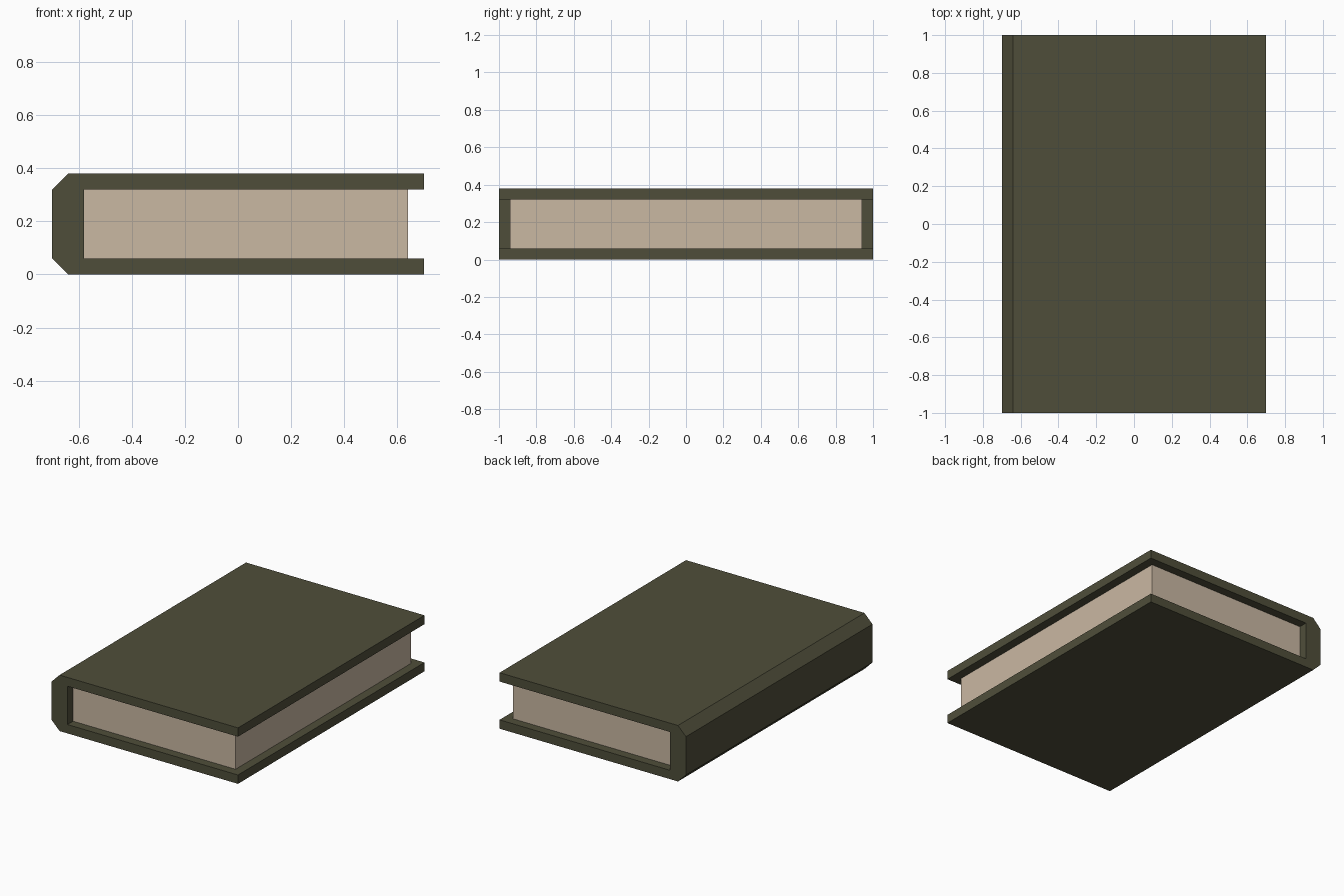
import bpy, bmesh

if "Cube" in bpy.data.objects:
    bpy.data.objects.remove(bpy.data.objects["Cube"])


def material(name, color):
    mat = bpy.data.materials.new(name)
    mat.diffuse_color = (*color, 1)
    mat.use_nodes = True
    mat.node_tree.nodes["Principled BSDF"].inputs["Base Color"].default_value = mat.diffuse_color
    return mat


def extrude_profile(name, points, half_length, mat):
    """Extrude an XZ outline along Y, centred on y = 0."""
    bm = bmesh.new()
    face = bm.faces.new([bm.verts.new((x, -half_length, z)) for x, z in points])
    result = bmesh.ops.extrude_face_region(bm, geom=[face])
    verts = [v for v in result["geom"] if isinstance(v, bmesh.types.BMVert)]
    bmesh.ops.translate(bm, verts=verts, vec=(0, 2 * half_length, 0))
    bmesh.ops.recalc_face_normals(bm, faces=bm.faces)
    mesh = bpy.data.meshes.new(name)
    bm.to_mesh(mesh)
    bm.free()
    mesh.materials.append(mat)
    obj = bpy.data.objects.new(name, mesh)
    bpy.context.collection.objects.link(obj)
    return obj


olive = material("dark olive cover", (0.078, 0.076, 0.042))
cream = material("cream paper", (0.59, 0.48, 0.365))

HEIGHT, BOARD = 0.38, 0.06

# Cover: C-shaped section with chamfered spine; lower half mirrored to the top
lower = [(-0.58, BOARD), (0.70, BOARD), (0.70, 0), (-0.64, 0), (-0.70, BOARD)]
upper = [(x, HEIGHT - z) for x, z in reversed(lower)]
extrude_profile("cover", lower + upper, 1.0, olive)

# Page block, set in from the cover edges
pages = [(-0.58, BOARD), (0.64, BOARD), (0.64, HEIGHT - BOARD), (-0.58, HEIGHT - BOARD)]
extrude_profile("pages", pages, 0.94, cream)
